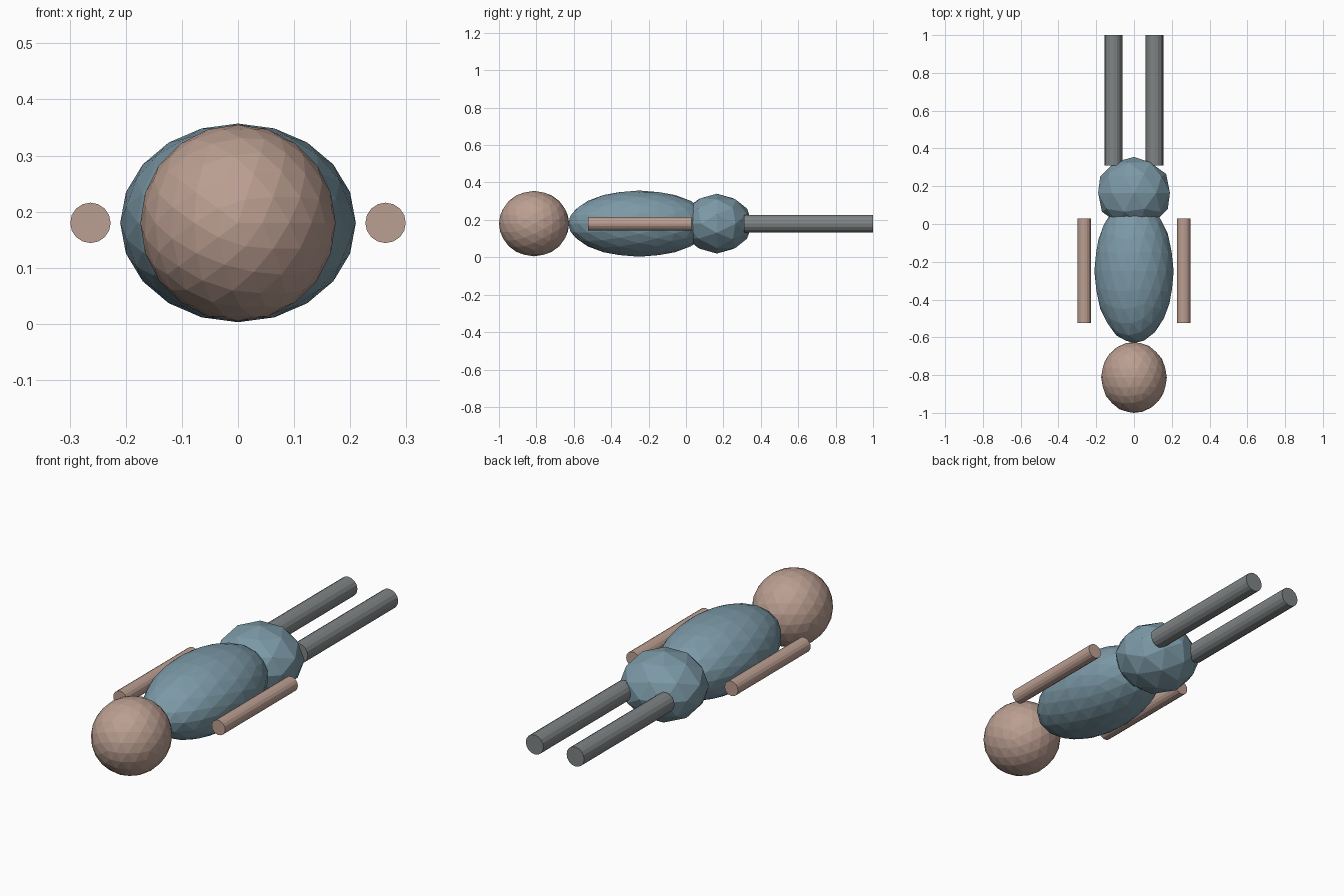
import bpy
import math

if "Cube" in bpy.data.objects:
    bpy.data.objects.remove(bpy.data.objects["Cube"])

ROT = (math.radians(90), 0, 0)  # body axis lies along y, head toward -y
MID = 0.18                      # height of the body axis


def material(name, rgb):
    m = bpy.data.materials.new(name)
    m.diffuse_color = (*rgb, 1)
    m.use_nodes = True
    m.node_tree.nodes["Principled BSDF"].inputs["Base Color"].default_value = m.diffuse_color
    return m


skin = material("skin_tan", (0.50, 0.345, 0.285))
shirt = material("dusty_blue", (0.20, 0.32, 0.385))
trousers = material("grey", (0.215, 0.23, 0.235))


def ball(name, y, size, subdivisions, mat):
    """Faceted ellipsoid; size is (x, z, y) radii before rotation."""
    bpy.ops.mesh.primitive_ico_sphere_add(
        subdivisions=subdivisions, radius=1, location=(0, y, MID), rotation=ROT)
    ob = bpy.context.object
    ob.name = name
    ob.scale = size
    ob.data.materials.append(mat)


def limb(name, x, y0, y1, radius, mat):
    """Straight capped cylinder running along y."""
    bpy.ops.mesh.primitive_cylinder_add(
        vertices=16, radius=radius, depth=y1 - y0,
        location=(x, (y0 + y1) / 2, MID), rotation=ROT)
    ob = bpy.context.object
    ob.name = name
    ob.data.materials.append(mat)


# Head, torso and pelvis
ball("head", -0.8125, (0.174, 0.175, 0.1875), 3, skin)
ball("torso", -0.25, (0.21, 0.177, 0.38), 3, shirt)
ball("pelvis", 0.165, (0.20, 0.16, 0.19), 2, shirt)

# Arms and legs on both sides
for side, s in (("left", -1), ("right", 1)):
    limb(side + "_arm", s * 0.263, -0.525, 0.03, 0.036, skin)
    limb(side + "_leg", s * 0.109, 0.31, 1.0, 0.047, trousers)
